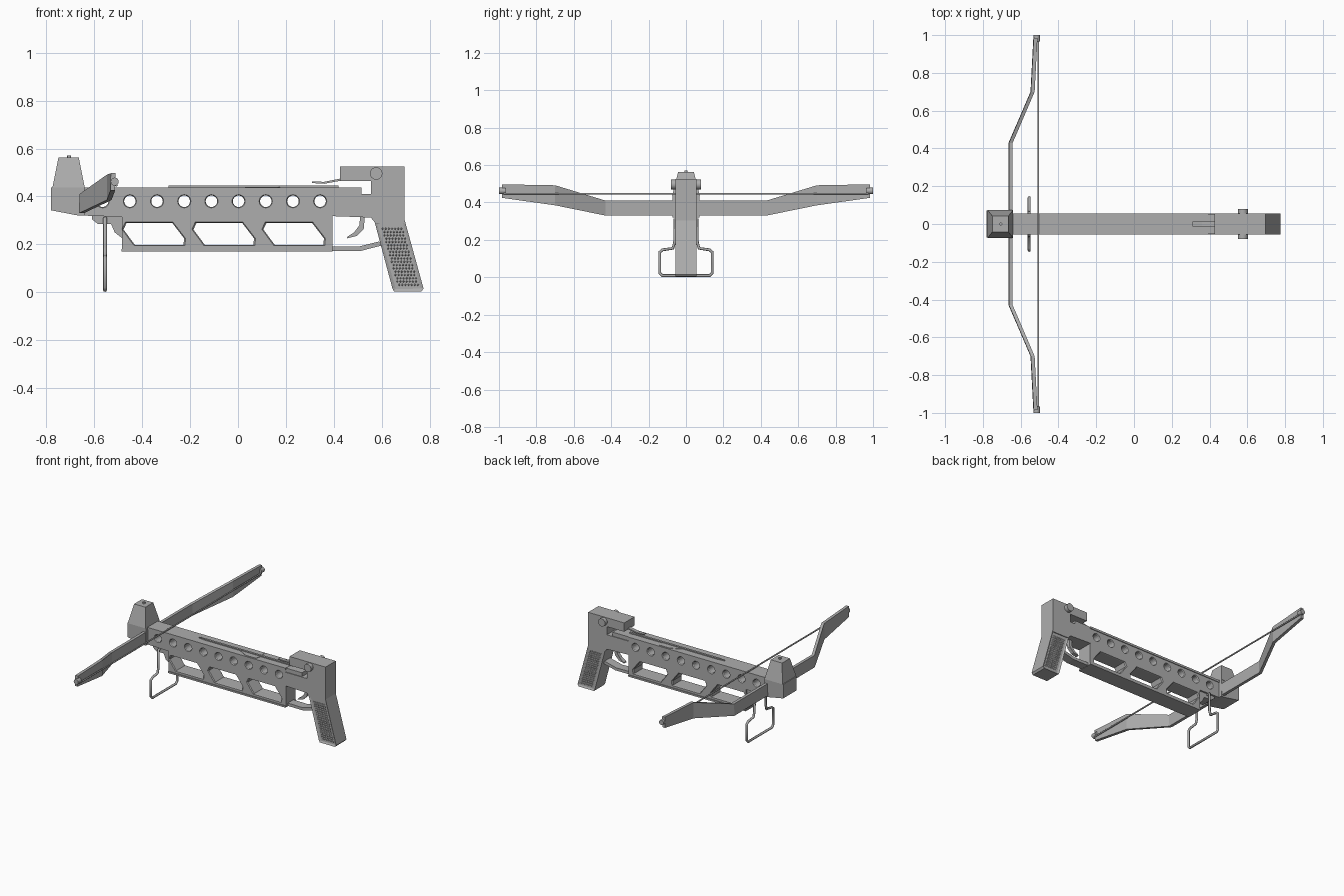
import bpy, bmesh, math
from mathutils import Vector

if "Cube" in bpy.data.objects:
    bpy.data.objects.remove(bpy.data.objects["Cube"])

steel = bpy.data.materials.new("steel_grey")
steel.diffuse_color = (0.42, 0.42, 0.42, 1)
steel.use_nodes = True
steel.node_tree.nodes["Principled BSDF"].inputs["Base Color"].default_value = steel.diffuse_color


def finish(name, bm, smooth=False):
    bmesh.ops.recalc_face_normals(bm, faces=bm.faces)
    me = bpy.data.meshes.new(name)
    bm.to_mesh(me)
    bm.free()
    me.materials.append(steel)
    for p in me.polygons:
        p.use_smooth = smooth
    ob = bpy.data.objects.new(name, me)
    bpy.context.collection.objects.link(ob)
    if smooth:
        bpy.ops.object.select_all(action='DESELECT')
        bpy.context.view_layer.objects.active = ob
        ob.select_set(True)
        bpy.ops.object.shade_smooth_by_angle(angle=math.radians(35))
    return ob


def loft(bm, rings):
    """Skin a list of closed rings and cap both ends."""
    vs = [[bm.verts.new(p) for p in r] for r in rings]
    n = len(vs[0])
    for a, b in zip(vs, vs[1:]):
        for i in range(n):
            bm.faces.new((a[i], a[(i + 1) % n], b[(i + 1) % n], b[i]))
    bm.faces.new(vs[0][::-1])
    bm.faces.new(vs[-1])


def side_prism(name, pts, half, bevel=0):
    """Profile in x/z, extruded evenly to both sides in y."""
    bm = bmesh.new()
    loft(bm, [[(x, y, z) for x, z in pts] for y in (-half, half)])
    if bevel:
        bmesh.ops.bevel(bm, geom=bm.edges[:], offset=bevel, segments=1, affect='EDGES')
    return finish(name, bm)


def top_prism(name, pts, z0, z1):
    """Half profile in x/y, mirrored in y and extruded in z."""
    full = pts + [(x, -y) for x, y in pts[::-1]]
    bm = bmesh.new()
    loft(bm, [[(x, y, z) for x, y in full] for z in (z0, z1)])
    return finish(name, bm)


def box(name, x0, x1, half, z0, z1):
    return side_prism(name, [(x0, z0), (x1, z0), (x1, z1), (x0, z1)], half)


def circle(x, z, r, n=20):
    return [(x + r * math.cos(2 * math.pi * i / n), z + r * math.sin(2 * math.pi * i / n)) for i in range(n)]


def tube(name, pts, r, cyclic=False):
    cu = bpy.data.curves.new(name, 'CURVE')
    cu.dimensions = '3D'
    cu.bevel_depth = r
    cu.bevel_resolution = 2
    cu.use_fill_caps = True
    sp = cu.splines.new('POLY')
    sp.points.add(len(pts) - 1)
    for p, co in zip(sp.points, pts):
        p.co = (*co, 1)
    sp.use_cyclic_u = cyclic
    cu.materials.append(steel)
    ob = bpy.data.objects.new(name, cu)
    bpy.context.collection.objects.link(ob)
    return ob


# main rail with round holes and slanted windows
rail = side_prism("rail", [(-.645, .437), (.395, .437), (.395, .172), (-.485, .172),
                           (-.485, .315), (-.645, .32)], .051)
cut = bmesh.new()


def add_cut(pts, grow):
    cx = sum(p[0] for p in pts) / len(pts)
    cz = sum(p[1] for p in pts) / len(pts)
    loft(cut, [[(cx + (x - cx) * s, y, cz + (z - cz) * s) for x, z in pts]
               for y, s in ((-.057, grow), (-.045, 1), (.045, 1), (.057, grow))])


for i in range(9):
    add_cut(circle(-.565 + .1135 * i, .38, .024), 1.3)
window = [(-.465, .29), (-.275, .29), (-.225, .225), (-.228, .197), (-.43, .197), (-.478, .262)]
for i in range(3):
    add_cut([(x + .292 * i, z) for x, z in window], 1.1)
cutter = finish("hole_cutter", cut)
cutter.hide_render = True
cutter.hide_set(True)
mod = rail.modifiers.new("holes", 'BOOLEAN')
mod.operation = 'DIFFERENCE'
mod.solver = 'EXACT'
mod.object = cutter

# rail edge strips
box("rail_top_strip", -.645, .395, .056, .424, .438)
box("rail_bottom_strip", -.487, .395, .056, .17, .181)
box("rail_tail", .39, .515, .05, .40, .4365)

# bolt lying on the rail
top_prism("bolt", [(-.29, .002), (-.24, .007), (.42, .007)], .436, .445)
top_prism("bolt_fletching", [(.02, .008), (.09, .046), (.165, .046), (.175, .008)], .436, .4405)

# front block and tower
side_prism("front_block", [(-.78, .437), (-.64, .437), (-.64, .32), (-.665, .32), (-.78, .342)], .072)
bm = bmesh.new()
loft(bm, [[(x0, -h, z), (x1, -h, z), (x1, h, z), (x0, h, z)]
          for x0, x1, h, z in ((-.775, -.64, .074, .437), (-.75, -.665, .042, .562))])
finish("front_tower", bm)
bm = bmesh.new()
loft(bm, [[(x, y, z) for x, y in circle(-.705, 0, .008, 12)] for z in (.55, .572)])
finish("tower_pin", bm, True)

# bracket that holds the stirrup
side_prism("stirrup_bracket", [(-.61, .325), (-.61, .305), (-.585, .285), (-.53, .285), (-.515, .25),
                               (-.483, .225), (-.483, .325)], .04)

# wire stirrup
half = [(.06, .31), (.06, .19), (.07, .155), (.125, .147), (.14, .135), (.14, .022), (.127, .009)]
loop = half + [(-y, z) for y, z in half[::-1]]
tube("stirrup", [(-.555, y, z) for y, z in loop], .008, True)

# bow: one limb section list mirrored to both sides
limb = [(.43, -.653, .33, .41), (.70, -.537, .385, .492), (.985, -.522, .425, .497)]
sections = [(-y, x, a, b) for y, x, a, b in limb[::-1]] + limb
bm = bmesh.new()
loft(bm, [[(x - .011, y, a), (x + .009, y, a), (x + .011, y, b), (x - .009, y, b)] for y, x, a, b in sections])
finish("bow_limbs", bm)
tube("bowstring", [(-.507, -.975, .447), (-.507, .975, .447)], .005)
for side, tag in ((-1, "right"), (1, "left")):
    bm = bmesh.new()
    loft(bm, [[(x, side * y, z) for x, z in circle(-.515, .462, .017, 12)] for y in (.965, 1.0)])
    finish("string_nock_" + tag, bm, True)

# rear trigger block
side_prism("trigger_block", [(.39, .41), (.555, .41), (.555, .465), (.425, .465), (.425, .525), (.695, .525),
                             (.695, .29), (.572, .29), (.555, .312), (.39, .318)], .055)
side_prism("rear_sight_tongue", [(.31, .456), (.36, .453), (.43, .466), (.43, .475), (.36, .461), (.31, .463)], .012)
bm = bmesh.new()
loft(bm, [[(x, y, z) for x, z in circle(.577, .496, .026, 24)] for y in (-.08, .08)])
finish("cocking_knob", bm, True)

# trigger and guard
side_prism("trigger", [(.53, .32), (.525, .265), (.495, .235), (.455, .225), (.457, .232), (.485, .25),
                       (.507, .28), (.51, .32)], .012)
side_prism("trigger_guard", [(.39, .172), (.51, .172), (.60, .195), (.59, .212), (.5, .19), (.39, .192)], .03)

# grip with sunk, studded side panels
bm = bmesh.new()
grip = [(.57, .295), (.695, .305), (.775, .015), (.765, .003), (.652, .003), (.645, .015)]
loft(bm, [[(x, y, z) for x, z in grip] for y in (-.055, .055)])
bmesh.ops.recalc_face_normals(bm, faces=bm.faces)
for f in [f for f in bm.faces if abs(f.normal.y) > .9]:
    bmesh.ops.inset_region(bm, faces=[f], thickness=.013, depth=-.006)
finish("grip", bm)
bm = bmesh.new()
for side in (-1, 1):
    for row in range(18):
        for col in range(7):
            t = (row + .5) / 18
            z = .272 - .248 * t
            x = .602 + .069 * t + .013 * col + (.004 if row % 2 else 0)
            ring = [(x - .005, z), (x, z - .006), (x + .005, z), (x, z + .006)]
            base = [bm.verts.new((px, side * .048, pz)) for px, pz in ring]
            tip = bm.verts.new((x, side * .054, z))
            for i in range(4):
                bm.faces.new((base[i], base[(i + 1) % 4], tip))
            bm.faces.new(base[::-1])
finish("grip_studs", bm)
